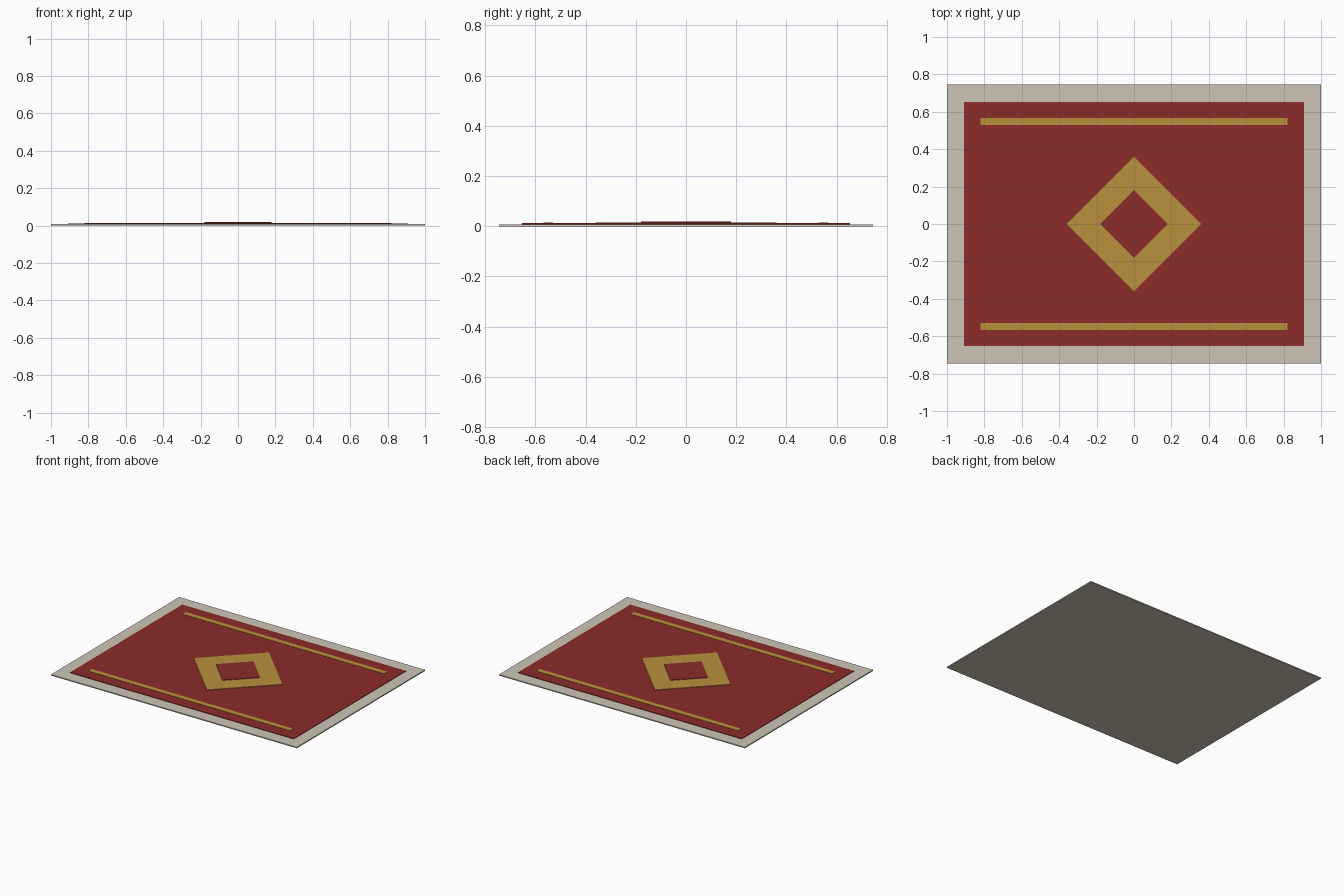
import bpy
import math

if "Cube" in bpy.data.objects:
    bpy.data.objects.remove(bpy.data.objects["Cube"])


def material(name, rgb):
    m = bpy.data.materials.new(name)
    m.diffuse_color = (*rgb, 1)
    m.use_nodes = True
    m.node_tree.nodes["Principled BSDF"].inputs["Base Color"].default_value = m.diffuse_color
    return m


CREAM = material("cream", (0.62, 0.56, 0.47))
RED = material("red", (0.26, 0.025, 0.023))
GOLD = material("gold", (0.48, 0.28, 0.045))


def slab(name, size, z0, z1, mat, y=0, turn=0):
    bpy.ops.mesh.primitive_cube_add(size=1, location=(0, y, (z0 + z1) / 2))
    ob = bpy.context.object
    ob.name = name
    ob.scale = (size[0], size[1], z1 - z0)
    ob.rotation_euler.z = turn
    bpy.ops.object.transform_apply(location=False, rotation=True, scale=True)
    ob.data.materials.append(mat)
    return ob


# Border cloth and red field
slab("border", (2, 1.49), 0, 0.008, CREAM)
slab("field", (1.82, 1.305), 0.003, 0.012, RED)

# Long stripes near the front and back edges
for label, side in (("front", -1), ("back", 1)):
    slab(label + "_stripe", (1.64, 0.038), 0.008, 0.014, GOLD, y=side * 0.548)

# Central medallion: two stacked diamonds
for name, radius, z0, z1, mat in (("outer_diamond", 0.36, 0.008, 0.0155, GOLD),
                                  ("inner_diamond", 0.18, 0.012, 0.019, RED)):
    side = radius * math.sqrt(2)
    slab(name, (side, side), z0, z1, mat, turn=math.pi / 4)
